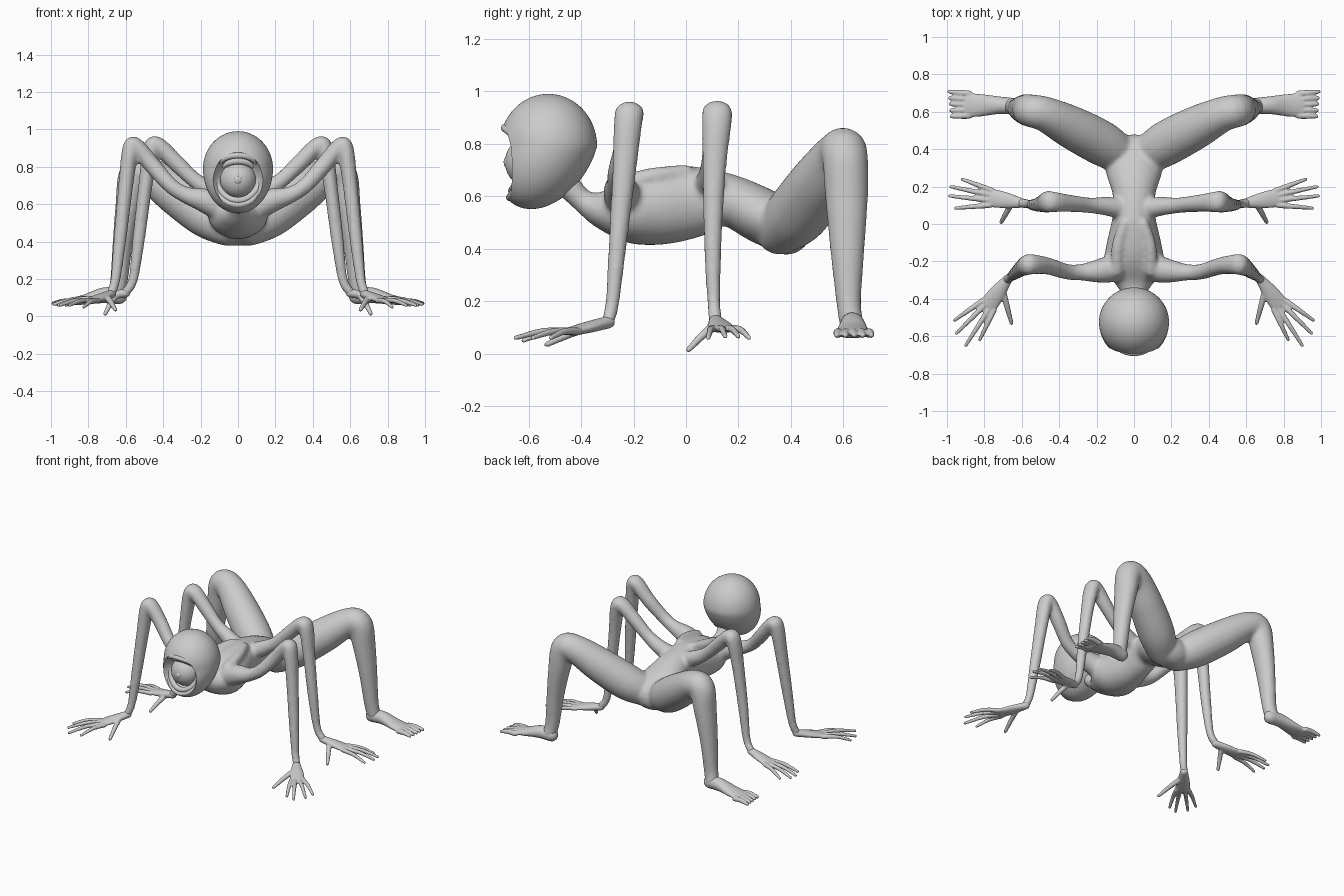
import bpy, bmesh, math
from mathutils import Vector

if "Cube" in bpy.data.objects:
    bpy.data.objects.remove(bpy.data.objects["Cube"], do_unlink=True)

GREY = (0.6, 0.6, 0.6, 1)
skin = bpy.data.materials.new("grey skin")
skin.use_nodes = True
skin.diffuse_color = GREY
skin.node_tree.nodes["Principled BSDF"].inputs["Base Color"].default_value = GREY


def make_object(name, bm):
    bmesh.ops.recalc_face_normals(bm, faces=bm.faces)
    mesh = bpy.data.meshes.new(name)
    bm.to_mesh(mesh)
    bm.free()
    mesh.shade_smooth()
    mesh.materials.append(skin)
    obj = bpy.data.objects.new(name, mesh)
    bpy.context.collection.objects.link(obj)
    return obj


def blend(obj, voxel, rounds):
    """Fuse overlapping tubes into one soft skin."""
    remesh = obj.modifiers.new("fuse", "REMESH")
    remesh.mode = "VOXEL"
    remesh.voxel_size = voxel
    remesh.use_smooth_shade = True
    smooth = obj.modifiers.new("soften", "SMOOTH")
    smooth.factor = 0.5
    smooth.iterations = rounds


def spline(rows, steps):
    """Catmull-Rom through rows of any length."""
    pts = [rows[0]] + list(rows) + [rows[-1]]
    out = []
    for a, b, c, d in zip(pts, pts[1:], pts[2:], pts[3:]):
        for k in range(steps):
            t = k / steps
            out.append([0.5 * (2 * q + (r - p) * t + (2 * p - 5 * q + 4 * r - s) * t * t
                               + (3 * q - p - 3 * r + s) * t ** 3)
                        for p, q, r, s in zip(a, b, c, d)])
    return out + [list(rows[-1])]


def tube(bm, rows, ref, side=1, n=20, steps=6):
    """Round-ended elliptical tube; rows are x, y, z, radius along ref, other radius."""
    rows = [r if len(r) == 5 else (*r, r[3]) for r in rows]
    path = spline(rows, steps)
    pos = [Vector(p[:3]) for p in path]
    rings = []
    for i, p in enumerate(path):
        t = (pos[min(i + 1, len(pos) - 1)] - pos[max(i - 1, 0)]).normalized()
        u = (Vector(ref) - t * t.dot(Vector(ref))).normalized()
        v = t.cross(u)
        ring = [(pos[i], u * p[3], v * p[4])]
        cap = min(p[3], p[4])
        ends = [(pos[i] + t * cap * math.sin(a) * (-1 if i == 0 else 1),
                 u * p[3] * math.cos(a), v * p[4] * math.cos(a)) for a in (0.5, 0.95, 1.35)]
        if i == 0:
            ring = ends[::-1] + ring
        elif i == len(path) - 1:
            ring += ends
        rings += ring
    loops = []
    for c, u, v in rings:
        loop = []
        for k in range(n):
            a = math.tau * k / n
            q = c + u * math.cos(a) + v * math.sin(a)
            loop.append(bm.verts.new((q.x * side, q.y, q.z)))
        loops.append(loop)
    for a, b in zip(loops, loops[1:]):
        for k in range(n):
            bm.faces.new((a[k], a[(k + 1) % n], b[(k + 1) % n], b[k]))
    bm.faces.new(loops[0])
    bm.faces.new(loops[-1])


X, Y = (1, 0, 0), (0, 1, 0)

# Torso, neck and limbs, fused into one body
body = bmesh.new()
tube(body, [(0, -0.45, 0.64, 0.05), (0, -0.39, 0.58, 0.05, 0.045), (0, -0.32, 0.55, 0.10, 0.075),
            (0, -0.22, 0.545, 0.16, 0.125), (0, -0.1, 0.56, 0.145, 0.145),
            (0, 0.04, 0.58, 0.115, 0.135), (0, 0.16, 0.585, 0.115, 0.1),
            (0, 0.28, 0.53, 0.15, 0.105), (0, 0.38, 0.475, 0.15, 0.1)], X, n=32)
FRONT_ARM = [(0.08, -0.23, 0.58, 0.08), (0.18, -0.25, 0.62, 0.065), (0.28, -0.258, 0.65, 0.045),
             (0.36, -0.255, 0.7, 0.042), (0.46, -0.225, 0.81, 0.046), (0.545, -0.215, 0.91, 0.054, 0.045),
             (0.575, -0.22, 0.89, 0.055, 0.045), (0.6, -0.235, 0.7, 0.046, 0.04),
             (0.63, -0.26, 0.42, 0.035), (0.655, -0.28, 0.2, 0.027), (0.675, -0.295, 0.13, 0.026)]
MID_ARM = [(0.04, 0.08, 0.62, 0.06), (0.15, 0.095, 0.675, 0.05), (0.24, 0.1, 0.735, 0.042),
           (0.34, 0.11, 0.83, 0.046), (0.43, 0.118, 0.915, 0.055, 0.045),
           (0.465, 0.118, 0.89, 0.058, 0.045), (0.495, 0.108, 0.7, 0.045, 0.038),
           (0.53, 0.102, 0.42, 0.034), (0.56, 0.106, 0.2, 0.026), (0.6, 0.112, 0.13, 0.026)]
LEG = [(0.06, 0.36, 0.475, 0.1), (0.17, 0.43, 0.54, 0.12), (0.33, 0.515, 0.655, 0.115),
       (0.47, 0.585, 0.755, 0.095), (0.55, 0.605, 0.755, 0.088), (0.585, 0.612, 0.6, 0.082, 0.07),
       (0.615, 0.615, 0.4, 0.066, 0.055), (0.635, 0.62, 0.2, 0.048), (0.65, 0.63, 0.12, 0.046)]
BLADE = [(0.09, -0.25, 0.645, 0.035), (0.085, -0.12, 0.675, 0.035), (0.05, 0.0, 0.69, 0.03)]
for side in (-1, 1):
    for limb in (FRONT_ARM, MID_ARM, LEG):
        tube(body, limb, Y, side)
    tube(body, BLADE, X, side)
blend(make_object("body", body), 0.011, 7)


def digits(bm, roots, tips, radius, lift, side):
    """Tapered, slightly arched fingers or toes."""
    for a, b in zip(roots, tips):
        a, b = Vector(a), Vector(b)
        mid = a.lerp(b, 0.5) + Vector((0, 0, lift))
        across = (b - a).cross(Vector((0, 0, 1)))
        tube(bm, [(*a, radius * 1.15), (*mid, radius), (*b, radius * 0.7)], across, side, 10, 4)


def hand(bm, wrist, knuckle, tips, thumb, side):
    """Flat palm with four fingers and a thumb."""
    w, k = Vector(wrist), Vector(knuckle)
    across = (k - w).cross(Vector((0, 0, 1))).normalized()
    m = w.lerp(k, 0.55)
    tube(bm, [(*w, 0.026, 0.024), (*m, 0.044, 0.022), (*k, 0.05, 0.017)], across, side)
    roots = [k + across * s for s in (-0.04, -0.014, 0.014, 0.04)]
    digits(bm, roots, tips, 0.0135, 0.012, side)
    digits(bm, [w.lerp(k, 0.3)], [thumb], 0.016, 0.006, side)


front_hands, mid_hands, feet = bmesh.new(), bmesh.new(), bmesh.new()
for side in (-1, 1):
    hand(front_hands, (0.675, -0.295, 0.12), (0.78, -0.435, 0.085),
         [(0.96, -0.515, 0.06), (0.95, -0.585, 0.06), (0.9, -0.65, 0.06), (0.825, -0.62, 0.05)],
         (0.655, -0.53, 0.035), side)
    hand(mid_hands, (0.6, 0.112, 0.125), (0.765, 0.14, 0.095),
         [(0.92, 0.24, 0.06), (0.98, 0.2, 0.065), (0.985, 0.15, 0.065), (0.955, 0.085, 0.06)],
         (0.71, 0.01, 0.015), side)
    # Foot with five toes
    tube(feet, [(0.635, 0.63, 0.11, 0.043, 0.045), (0.72, 0.635, 0.112, 0.047, 0.042),
                (0.82, 0.635, 0.09, 0.06, 0.027), (0.9, 0.635, 0.078, 0.066, 0.02)], Y, side)
    rows = [0.58 + 0.029 * i for i in range(5)]
    digits(feet, [(0.88, y, 0.078) for y in rows],
           [(0.975 + 0.003 * i, y - 0.005 + 0.004 * i, 0.07) for i, y in enumerate(rows)],
           0.016, 0.006, side)
for name, bm in (("front_hands", front_hands), ("middle_hands", mid_hands), ("feet", feet)):
    blend(make_object(name, bm), 0.006, 3)


def ellipsoid(name, centre, radii, chin=0):
    """Ball with an optional lower half drawn down and forward."""
    bm = bmesh.new()
    bmesh.ops.create_uvsphere(bm, u_segments=64, v_segments=40, radius=1)
    for v in bm.verts:
        low = max(0, -v.co.z)
        v.co = Vector([c + r * p for c, r, p in zip(centre, radii, v.co)])
        v.co.y -= chin * low
        v.co.z -= 0.6 * chin * low
    return make_object(name, bm)


# Head with a round face opening
head = ellipsoid("head", (0, -0.525, 0.79), (0.187, 0.186, 0.2), 0.065)
cutter = ellipsoid("face_cutter", (0, -0.74, 0.725), (0.155, 0.15, 0.16))
cut = head.modifiers.new("face opening", "BOOLEAN")
cut.object = cutter
cut.operation = "DIFFERENCE"
cut.solver = "EXACT"
mesh = bpy.data.meshes.new_from_object(head.evaluated_get(bpy.context.evaluated_depsgraph_get()))
head.modifiers.clear()
head.data = mesh
bpy.data.objects.remove(cutter, do_unlink=True)
bpy.ops.object.select_all(action="DESELECT")
head.select_set(True)
bpy.context.view_layer.objects.active = head
bpy.ops.object.shade_smooth_by_angle(angle=math.radians(35))

# Single eye with a raised pupil
ellipsoid("eye", (0, -0.59, 0.73), (0.1, 0.1, 0.1))
ellipsoid("pupil", (0, -0.682, 0.73), (0.022, 0.013, 0.022))


def arc(name, start, end, rx, rz, y, bow, cz, radius):
    """Curved fold round the eye."""
    bm = bmesh.new()
    rows = []
    for i in range(13):
        a = math.radians(start + (end - start) * i / 12)
        rows.append((rx * math.cos(a), y + bow * math.cos(a) ** 2, cz + rz * math.sin(a), radius))
    tube(bm, rows, Y, n=12, steps=3)
    return make_object(name, bm)


# Brow, upper lid and lower lid folds
arc("brow", 15, 165, 0.125, 0.085, -0.69, 0.06, 0.775, 0.016)
arc("upper_lid", 10, 170, 0.11, 0.08, -0.645, 0.05, 0.75, 0.018)
arc("lower_lid", 180, 360, 0.115, 0.125, -0.66, 0.045, 0.745, 0.018)
arc("jaw_rim", 175, 365, 0.13, 0.14, -0.672, 0.05, 0.735, 0.014)
